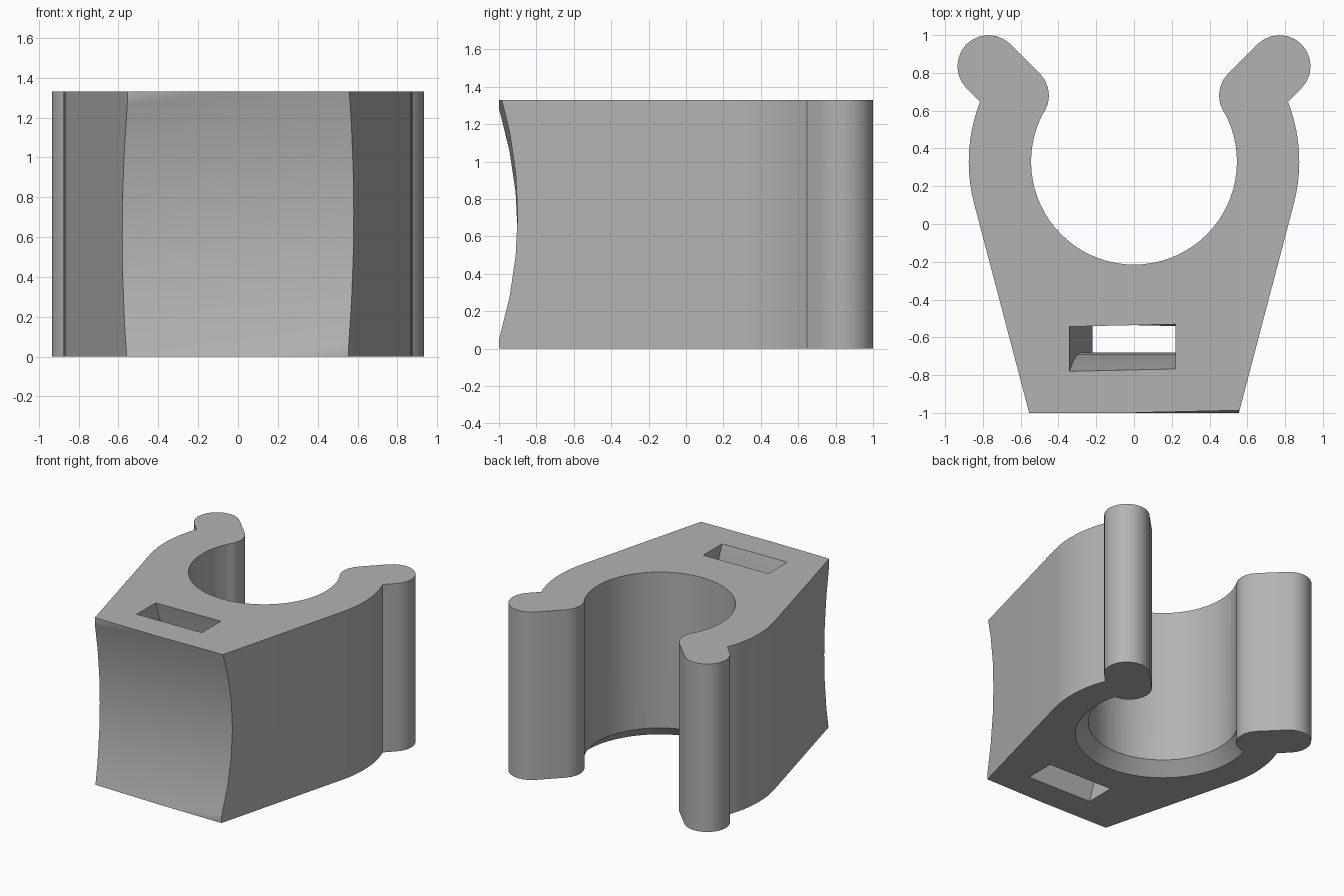
import bpy
import bmesh
from math import cos, sin, radians, pi, sqrt, atan2
from mathutils import Matrix, Vector

old = bpy.data.objects.get("Cube")
if old:
    bpy.data.objects.remove(old, do_unlink=True)

HEIGHT = 1.33
CENTRE = (0, 0.33)            # bore centre
BORE, OUTER = 0.545, 0.875    # arm radii
SADDLE_Y, SADDLE_R = -3.16, 2.26
TILT = radians(-5.2)

grey = bpy.data.materials.new("plastic_grey")
grey.use_nodes = True
COLOUR = (0.45, 0.45, 0.45, 1)
grey.diffuse_color = COLOUR
grey.node_tree.nodes["Principled BSDF"].inputs["Base Color"].default_value = COLOUR


def arc(centre, r, start, end, steps):
    """Points on an arc, angles in degrees."""
    angles = [radians(start + (end - start) * i / steps) for i in range(steps + 1)]
    return [(centre[0] + r * cos(a), centre[1] + r * sin(a)) for a in angles]


def finish(bm, name):
    bmesh.ops.recalc_face_normals(bm, faces=bm.faces)
    mesh = bpy.data.meshes.new(name)
    bm.to_mesh(mesh)
    bm.free()
    mesh.materials.append(grey)
    obj = bpy.data.objects.new(name, mesh)
    bpy.context.collection.objects.link(obj)
    return obj


def prism(name, points, depth, matrix=Matrix()):
    """Extrude an outline along its normal."""
    bm = bmesh.new()
    face = bm.faces.new([bm.verts.new((x, y, 0)) for x, y in points])
    grown = bmesh.ops.extrude_face_region(bm, geom=[face])["geom"]
    verts = [v for v in grown if isinstance(v, bmesh.types.BMVert)]
    bmesh.ops.translate(bm, verts=verts, vec=(0, 0, depth))
    bmesh.ops.transform(bm, matrix=matrix, verts=bm.verts)
    return finish(bm, name)


def combine(target, other, operation):
    mod = target.modifiers.new(operation, "BOOLEAN")
    mod.operation = operation
    mod.solver = "EXACT"
    mod.object = other
    bpy.context.view_layer.objects.active = target
    bpy.ops.object.modifier_apply(modifier=mod.name)
    bpy.data.objects.remove(other, do_unlink=True)


# Clip body: tapered base and two curved arms around the bore
right = [(0.555, -1)] + arc(CENTRE, OUTER, -14.7, 22, 10)
left = [(-x, y) for x, y in reversed(right)]
bore = arc(CENTRE, BORE, 150, 390, 48)
clip = prism("cable_clip", right + bore[::-1] + left, HEIGHT)

# Chamfer under the bore
bm = bmesh.new()
bmesh.ops.create_cone(bm, cap_ends=True, segments=72, radius1=0.69, radius2=0.52,
                      depth=0.17, matrix=Matrix.Translation((*CENTRE, 0.035)))
combine(clip, finish(bm, "chamfer_cutter"), "DIFFERENCE")


def tilted_cutter(name, outline, width):
    """Outline in (y, z) about the saddle axis, extruded along the tilted x axis."""
    to_yz = Matrix(((0, 0, 1, -width / 2), (1, 0, 0, 0), (0, 1, 0, 0), (0, 0, 0, 1)))
    place = Matrix.Translation((0, SADDLE_Y, HEIGHT / 2)) @ Matrix.Rotation(TILT, 4, "Y")
    return prism(name, outline, width, place @ to_yz)


# Concave saddle on the front, and a concentric strap slot behind it
saddle = arc((0, 0), SADDLE_R, 0, 360, 64)[:-1]
combine(clip, tilted_cutter("saddle_cutter", saddle, 4), "DIFFERENCE")
slot = arc((0, 0), 2.48, -28, 28, 10) + arc((0, 0), 2.71, 28, -28, 10)
combine(clip, tilted_cutter("slot_cutter", slot, 0.56), "DIFFERENCE")

# Rounded snap heads on the arm tips
for side in (1, -1):
    head = arc((0.77, 0.835), 0.165, -45, 135, 12) + arc((0.615, 0.68), 0.165, 135, 315, 12)
    combine(clip, prism("snap_head", [(side * x, y) for x, y in head], HEIGHT), "UNION")

# Shading
bpy.ops.object.select_all(action="DESELECT")
clip.select_set(True)
bpy.context.view_layer.objects.active = clip
bpy.ops.object.shade_smooth_by_angle(angle=radians(25))
